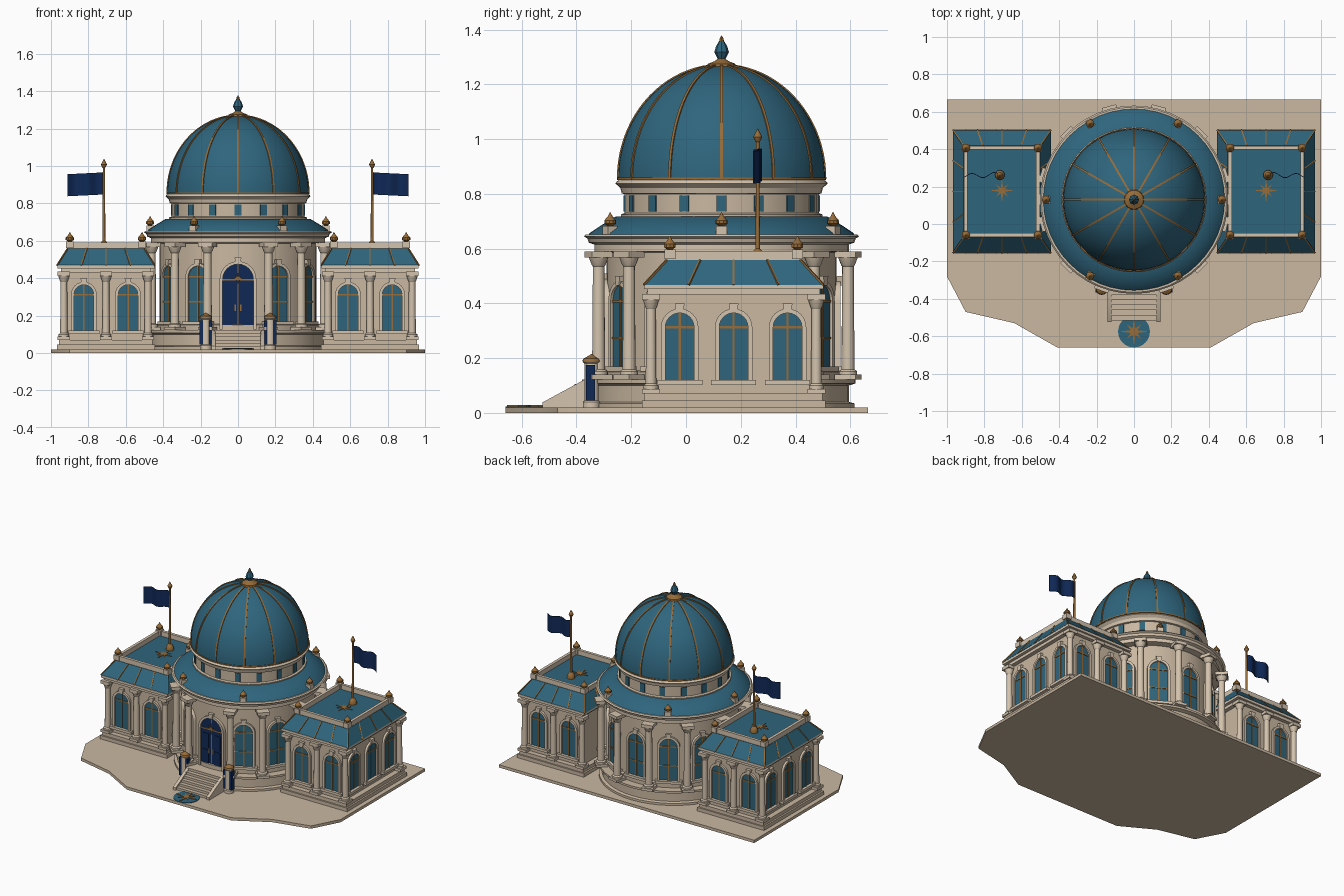
import bpy, bmesh, math
from math import pi, sin, cos, radians
from mathutils import Matrix, Vector

if "Cube" in bpy.data.objects:
    bpy.data.objects.remove(bpy.data.objects["Cube"])


def material(name, rgb):
    m = bpy.data.materials.new(name)
    m.use_nodes = True
    m.diffuse_color = (*rgb, 1)
    m.node_tree.nodes["Principled BSDF"].inputs["Base Color"].default_value = (*rgb, 1)
    return m


STONE = material("cream stone", (0.59, 0.48, 0.355))
TRIM = material("pale trim", (0.66, 0.55, 0.42))
TEAL = material("teal roof", (0.028, 0.13, 0.205))
GLASS = material("teal glass", (0.03, 0.13, 0.20))
GOLD = material("old gold", (0.31, 0.15, 0.04))
NAVY = material("navy", (0.005, 0.022, 0.095))

parts = {}
T = Matrix.Translation
FLAT = Matrix.Rotation(-pi / 2, 4, 'X')   # profile plane laid on the ground
SIDE = Matrix.Rotation(pi / 2, 4, 'Z')    # profile plane along y
CENTRE = T((0, 0.13, 0))


def part(name, mat):
    return parts.setdefault(name, (bmesh.new(), mat))[0]


def turn(angle, r=0, z=0):
    """Frame on a circle round the rotunda, angle from the front, facing out."""
    return CENTRE @ Matrix.Rotation(radians(angle), 4, 'Z') @ T((0, -r, z))


def box(bm, lo, hi, M=Matrix()):
    lo, hi = Vector(lo), Vector(hi)
    S = Matrix.Diagonal((*(hi - lo), 1))
    bmesh.ops.create_cube(bm, size=1, matrix=M @ T((lo + hi) / 2) @ S)


def slab(bm, x, y, hx, hy, z0, z1):
    box(bm, (x - hx, y - hy, z0), (x + hx, y + hy, z1))


def lathe(bm, profile, M=Matrix(), n=16):
    rings = [[bm.verts.new(M @ Vector((r * cos(2 * pi * i / n), r * sin(2 * pi * i / n), z)))
              for i in range(n)] for r, z in profile]
    for a, b in zip(rings, rings[1:]):
        for i in range(n):
            j = (i + 1) % n
            bm.faces.new((a[i], a[j], b[j], b[i]))
    bm.faces.new(rings[0])
    bm.faces.new(rings[-1])


def prism(bm, pts, depth, M=Matrix()):
    """Outline in local xz, extruded towards local -y."""
    a = [bm.verts.new(M @ Vector((x, 0, z))) for x, z in pts]
    b = [bm.verts.new(M @ Vector((x, -depth, z))) for x, z in pts]
    bm.faces.new(a)
    bm.faces.new(b)
    for i in range(len(a)):
        j = (i + 1) % len(a)
        bm.faces.new((a[i], a[j], b[j], b[i]))


def beam(bm, p, q, w):
    p, q = Vector(p), Vector(q)
    R = (q - p).to_track_quat('Z', 'Y').to_matrix().to_4x4()
    box(bm, (-w / 2, -w / 2, 0), (w / 2, w / 2, (q - p).length), T(p) @ R)


def arch(w, h, grow=0):
    r = w / 2 + grow
    curve = [(r * cos(pi * i / 12), h - w / 2 + r * sin(pi * i / 12)) for i in range(13)]
    return [(r, 0)] + curve + [(-r, 0)]


def star(r):
    return [((r if i % 4 == 0 else r * 0.7 if i % 2 == 0 else r * 0.25) * sin(pi * i / 8),
             (r if i % 4 == 0 else r * 0.7 if i % 2 == 0 else r * 0.25) * cos(pi * i / 8))
            for i in range(16)]


def window(pre, M, w, h, fill=GLASS, sill=True):
    """Arched opening with surround, keystone, sill and gold glazing bars."""
    prism(part(pre + "_panes", fill), arch(w, h), 0.025, M @ T((0, 0.02, 0)))
    trim = part(pre + "_surrounds", TRIM)
    outer, inner = arch(w, h, 0.016), arch(w, h)
    prism(trim, outer + inner[::-1], 0.035, M @ T((0, 0.02, 0)))
    prism(trim, [(-0.012, h), (0.012, h), (0.018, h + 0.035), (-0.018, h + 0.035)],
          0.04, M @ T((0, 0.02, 0)))
    if sill:
        box(trim, (-w / 2 - 0.03, -0.025, -0.018), (w / 2 + 0.03, 0.02, 0), M)
    bars = part(pre + "_glazing_bars", GOLD)
    box(bars, (-0.004, -0.009, 0), (0.004, 0, h), M)
    box(bars, (-w / 2, -0.009, h - w / 2 - 0.004), (w / 2, 0, h - w / 2 + 0.004), M)
    return bars


def column(bm, M, h, r):
    for z0, z1, k in ((0, 0.018, 1.65), (h - 0.022, h, 1.65)):
        box(bm, (-r * k, -r * k, z0), (r * k, r * k, z1), M)
    lathe(bm, [(r * 1.4, 0.018), (r * 1.4, 0.03), (r, 0.037), (r * 0.88, h - 0.055),
               (r * 1.05, h - 0.05), (r * 1.5, h - 0.022)], M, 14)


def finial(pre, M, s=1):
    """Stone block carrying a pointed gold bulb."""
    box(part(pre + "_finial_blocks", TRIM), (-0.02 * s, -0.02 * s, 0), (0.02 * s, 0.02 * s, 0.035), M)
    lathe(part(pre + "_finial_bulbs", GOLD),
          [(0.01, 0.035), (0.022, 0.043), (0.022, 0.055), (0.009, 0.07), (0.001, 0.085)], M, 10)


# Ground terrace
half = [(1, 0.665), (1, -0.28), (0.9, -0.47), (0.64, -0.53), (0.41, -0.66)]
prism(part("terrace", STONE), half + [(-x, y) for x, y in half[::-1]], 0.02, FLAT)

# Rotunda body
lathe(part("rotunda_plinth", STONE), [(0.485, 0.02), (0.485, 0.035), (0.465, 0.04), (0.465, 0.1),
      (0.49, 0.108), (0.49, 0.122)], CENTRE, 48)
lathe(part("rotunda_wall", STONE), [(0.435, 0.12), (0.435, 0.15), (0.42, 0.155), (0.42, 0.61)], CENTRE, 48)
lathe(part("rotunda_cornice", TRIM), [(0.4, 0.585), (0.465, 0.59), (0.465, 0.615), (0.485, 0.622),
      (0.49, 0.637), (0.503, 0.645), (0.495, 0.652), (0.38, 0.652)], CENTRE, 48)
lathe(part("skirt_roof", TEAL), [(0.486, 0.65), (0.482, 0.657), (0.44, 0.685), (0.385, 0.718), (0.3, 0.718)], CENTRE, 48)
lathe(part("drum", STONE), [(0.368, 0.7), (0.368, 0.725), (0.355, 0.73), (0.355, 0.81)], CENTRE, 32)
lathe(part("drum_cornice", TRIM), [(0.35, 0.798), (0.365, 0.802), (0.37, 0.822), (0.388, 0.838),
      (0.384, 0.844), (0.368, 0.857), (0.3, 0.857)], CENTRE, 48)
for i in range(16):
    M = turn(i * 22.5, 0.355, 0.73)
    box(part("drum_windows", GLASS), (-0.018, -0.004, 0.005), (0.018, 0.01, 0.065), M)
for a in (30, 60, 120, 150, 180, 210, 240, 300, 330):
    bars = window("rotunda_window", turn(a, 0.42, 0.17), 0.115, 0.295)
    box(bars, (-0.057, -0.009, 0.1), (0.057, 0, 0.107), turn(a, 0.42, 0.17))
for a in (20, 45, 75, 105, 135, 165):
    for s in (-1, 1):
        column(part("rotunda_columns", TRIM), turn(s * a, 0.478, 0.122), 0.468, 0.024)
for i in range(6):
    finial("rotunda", turn(30 + i * 60, 0.47, 0.648))

# Dome with gold ribs and crowning drop
def dome_arc(k, n=20):
    return [(0.378 * k * cos(t), 0.855 + 0.415 * k * sin(t))
            for t in (radians(84) * i / n for i in range(n + 1))]


lathe(part("dome", TEAL), dome_arc(1), CENTRE, 60)
lathe(part("dome_ring", GOLD), [(0.37, 0.851), (0.382, 0.851), (0.382, 0.859), (0.37, 0.859)], CENTRE, 60)
for i in range(12):
    prism(part("dome_ribs", GOLD), dome_arc(1.012) + dome_arc(0.99)[::-1], 0.01,
          turn(i * 30) @ T((0, 0.005, 0)))
lathe(part("dome_cap", GOLD), [(0.055, 1.262), (0.05, 1.275), (0.025, 1.285), (0.012, 1.295)], CENTRE, 20)
lathe(part("dome_drop", TEAL), [(0.014, 1.293), (0.027, 1.318), (0.02, 1.34), (0.008, 1.36)], CENTRE, 8)
lathe(part("dome_tip", GOLD), [(0.009, 1.356), (0.007, 1.368), (0.001, 1.378)], CENTRE, 8)

# Entrance door
M = turn(0, 0.42, 0.125)
bars = window("door", M, 0.165, 0.35, NAVY, False)
prism(bars, star(0.04), 0.005, M @ T((0, -0.009, 0.275)))
for s in (-1, 1):
    box(bars, (s * 0.016 - 0.004, -0.012, 0.1), (s * 0.016 + 0.004, 0, 0.135), M)
    for z in (0.02, 0.135):
        box(part("door_panels", NAVY), (s * 0.045 - 0.024, -0.009, z),
            (s * 0.045 + 0.024, 0, z + 0.1), M)

# Entrance stairs, cheeks and gate posts
for i in range(6):
    box(part("stairs", STONE), (-0.125, -0.515 + i * 0.027, 0.02), (0.125, -0.33, 0.037 + i * 0.017))
cheek = [(-0.525, 0.02), (-0.525, 0.038), (-0.37, 0.122), (-0.34, 0.122), (-0.34, 0.02)]
for s in (-1, 1):
    prism(part("stair_cheeks", TRIM), cheek, 0.022, T((s * 0.131 - 0.011, 0, 0)) @ SIDE)
    P = T((s * 0.172, -0.345, 0))
    lathe(part("gate_posts", TRIM), [(0.032, 0.02), (0.032, 0.04), (0.026, 0.045), (0.026, 0.18),
          (0.031, 0.185), (0.031, 0.192)], P, 16)
    lathe(part("gate_post_caps", GOLD), [(0.034, 0.188), (0.03, 0.198), (0.012, 0.208), (0.001, 0.215)], P, 16)
    for t in (-1, 1):
        box(part("gate_banners", NAVY), (t * 0.024 - 0.009, -0.02, 0.045), (t * 0.024 + 0.009, 0.012, 0.175), P)

# Star medallion in the paving
lathe(part("medallion", TEAL), [(0.085, 0.015), (0.085, 0.024)], T((0, -0.575, 0)), 32)
prism(part("medallion_star", GOLD), star(0.078), 0.006, T((0, -0.575, 0.022)) @ FLAT)

# Two matching wings
for side, s in (("right", -1), ("left", 1)):
    X, Y, w = s * 0.706, 0.174, side + "_wing"
    base = part(w + "_base", STONE)
    slab(base, X, Y, 0.262, 0.335, 0.02, 0.045)
    slab(base, X, Y, 0.25, 0.325, 0.045, 0.07)
    slab(part(w + "_walls", STONE), X, Y, 0.212, 0.29, 0.07, 0.44)
    trim = part(w + "_cornice", TRIM)
    slab(trim, X, Y, 0.24, 0.315, 0.432, 0.452)
    slab(trim, X, Y, 0.26, 0.328, 0.452, 0.47)
    cols = part(w + "_columns", TRIM)
    for y in (-0.302, 0.302):
        for x in (-0.225, 0, 0.225):
            column(cols, T((X + x, Y + y, 0.07)), 0.365, 0.02)
    # Windows on front, back and the outer end
    for x in (-0.118, 0.118):
        window(w + "_window", T((X + x, Y - 0.29, 0.12)), 0.105, 0.245)
        window(w + "_window", T((X + x, Y + 0.29, 0.12)) @ Matrix.Rotation(pi, 4, 'Z'), 0.105, 0.245)
    for y in (-0.197, 0, 0.197):
        window(w + "_window", T((X + s * 0.212, Y + y, 0.12)) @ Matrix.Rotation(s * pi / 2, 4, 'Z'), 0.105, 0.245)
    # Sloped roof with gold seams
    roof = part(w + "_roof", TEAL)
    lo, hi = (0.262, 0.328, 0.468), (0.205, 0.245, 0.558)
    corners = [(-1, -1), (1, -1), (1, 1), (-1, 1)]
    rings = [[bm_v for bm_v in (roof.verts.new((X + a * h[0], Y + b * h[1], h[2])) for a, b in corners)]
             for h in (lo, hi)]
    for ring in rings:
        roof.faces.new(ring)
    for i in range(4):
        j = (i + 1) % 4
        roof.faces.new((rings[0][i], rings[0][j], rings[1][j], rings[1][i]))
        (a, b), (c, d) = corners[i], corners[j]
        for f in (0, 0.25, 0.5, 0.75):
            u, v = a + (c - a) * f, b + (d - b) * f
            beam(part(w + "_roof_seams", GOLD), (X + u * lo[0], Y + v * lo[1], lo[2]),
                 (X + u * hi[0], Y + v * hi[1], hi[2]), 0.007)
    # Parapet and corner finials
    rail = part(w + "_parapet", TRIM)
    for t in (-1, 1):
        slab(rail, X, Y + t * 0.233, 0.2, 0.01, 0.555, 0.592)
        slab(rail, X + t * 0.193, Y, 0.01, 0.24, 0.555, 0.592)
        for u in (-1, 1):
            finial(w, T((X + t * 0.193, Y + u * 0.233, 0.562)))
    prism(part(w + "_roof_star", GOLD), star(0.065), 0.006, T((X, Y + 0.005, 0.556)) @ FLAT)
    # Flagpole and waving flag
    P = T((s * 0.717, 0.262, 0))
    lathe(part(w + "_flagpole", GOLD), [(0.026, 0.555), (0.026, 0.575), (0.018, 0.59), (0.008, 0.6), (0.006, 0.99),
          (0.009, 0.992), (0.016, 1.008), (0.009, 1.022), (0.001, 1.038)], P, 12)
    wave = [(s * 0.195 * i / 12, -0.008 * i / 12 + 0.013 * sin(i * 0.85)) for i in range(13)]
    cloth = wave + [(x, y + 0.004) for x, y in wave[::-1]]
    shear = Matrix.Identity(4)
    shear[2][0] = -s * 0.05
    prism(part(w + "_flag", NAVY), cloth, 0.118, P @ shear @ T((0, 0, 0.848)) @ FLAT)

# Turn every part into an object
for name, (bm, mat) in parts.items():
    bmesh.ops.recalc_face_normals(bm, faces=bm.faces)
    mesh = bpy.data.meshes.new(name)
    bm.to_mesh(mesh)
    bm.free()
    mesh.materials.append(mat)
    obj = bpy.data.objects.new(name, mesh)
    bpy.context.collection.objects.link(obj)
    bpy.ops.object.select_all(action='DESELECT')
    obj.select_set(True)
    bpy.context.view_layer.objects.active = obj
    bpy.ops.object.shade_smooth_by_angle(angle=radians(32))
